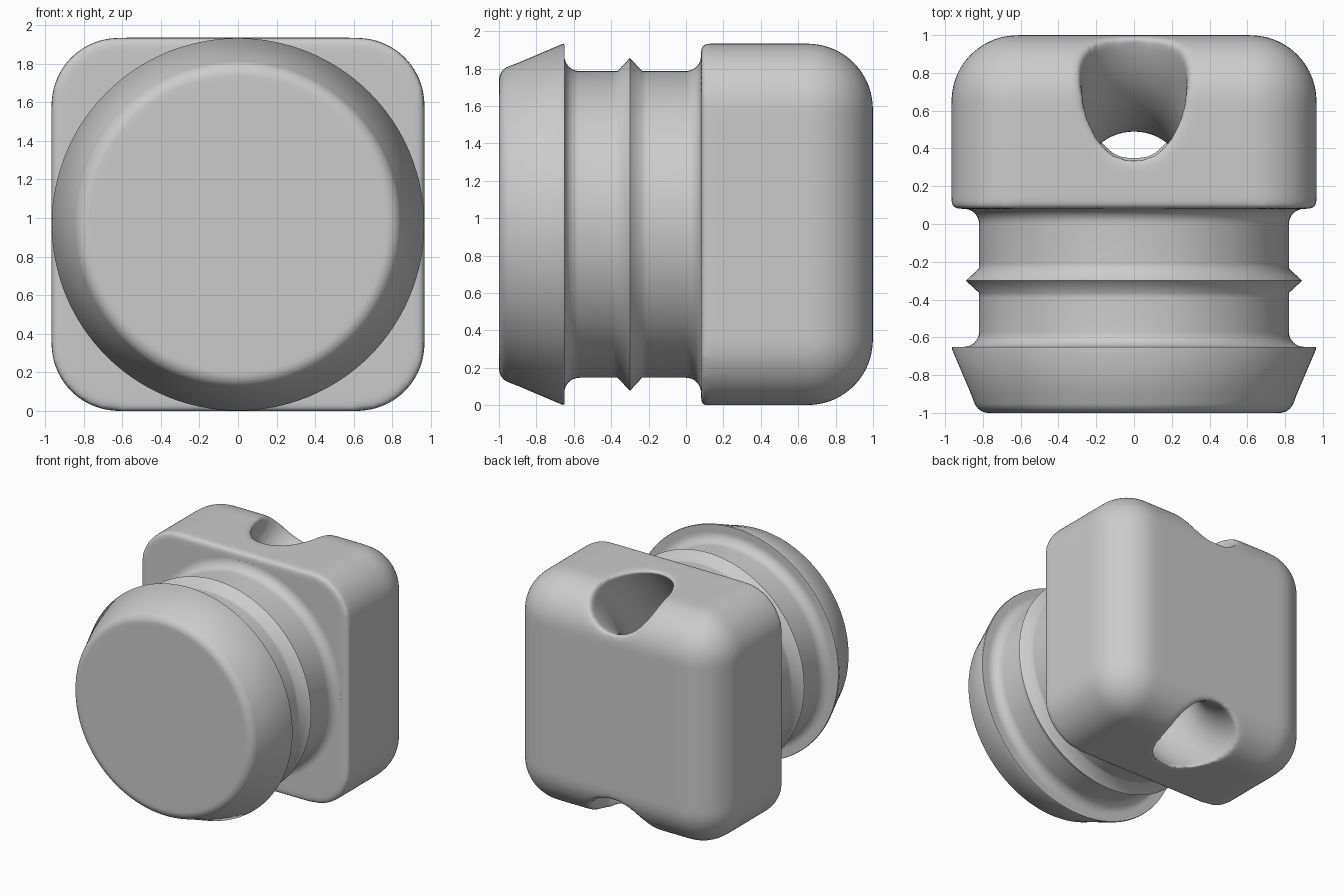
import bpy, bmesh, math
from mathutils import Matrix, Vector

cube = bpy.data.objects.get("Cube")
if cube:
    bpy.data.objects.remove(cube, do_unlink=True)

HALF = 0.967          # half width of the block, and height of the central axis
FRONT, BACK = 0.08, 1.0

# Single material
grey = bpy.data.materials.new("light_grey")
grey.use_nodes = True
colour = (0.6, 0.6, 0.6, 1)
grey.diffuse_color = colour
grey.node_tree.nodes["Principled BSDF"].inputs["Base Color"].default_value = colour


def make_object(name, bm):
    bmesh.ops.recalc_face_normals(bm, faces=bm.faces)
    mesh = bpy.data.meshes.new(name)
    bm.to_mesh(mesh)
    bm.free()
    mesh.materials.append(grey)
    obj = bpy.data.objects.new(name, mesh)
    bpy.context.collection.objects.link(obj)
    return obj


def activate(obj):
    bpy.ops.object.select_all(action="DESELECT")
    obj.select_set(True)
    bpy.context.view_layer.objects.active = obj


def apply_modifier(obj, kind, **settings):
    activate(obj)
    mod = obj.modifiers.new(kind.lower(), kind)
    for key, value in settings.items():
        setattr(mod, key, value)
    bpy.ops.object.modifier_apply(modifier=mod.name)


def combine(obj, other, operation):
    apply_modifier(obj, "BOOLEAN", operation=operation, object=other, solver="EXACT")
    bpy.data.objects.remove(other, do_unlink=True)


def lathe(name, profile, steps=128):
    """Revolve (y, radius) points around the central y axis."""
    bm = bmesh.new()
    verts = [bm.verts.new((r, y, HALF)) for y, r in profile]
    edges = [bm.edges.new(pair) for pair in zip(verts, verts[1:])]
    bmesh.ops.spin(bm, geom=verts + edges, cent=(0, 0, HALF), axis=(0, 1, 0),
                   angle=math.tau, steps=steps)
    bmesh.ops.remove_doubles(bm, verts=bm.verts, dist=0.0005)
    return make_object(name, bm)


def tunnel_cutter(tube):
    """Ring in the y-z plane that bores a bent hole from top to bottom."""
    ring, centre = 1.025, Vector((0, 1.235, HALF))
    bm = bmesh.new()
    circle = bmesh.ops.create_circle(bm, segments=64, radius=tube)["verts"]
    bmesh.ops.translate(bm, verts=circle, vec=centre - Vector((0, ring, 0)))
    bmesh.ops.spin(bm, geom=list(bm.verts) + list(bm.edges), cent=centre,
                   axis=(1, 0, 0), angle=math.tau, steps=128)
    bmesh.ops.remove_doubles(bm, verts=bm.verts, dist=0.0005)
    cutter = make_object("tunnel_cutter", bm)
    cutter.hide_render = True
    return cutter


def quarter(cy, cr, radius, start, end, count=8):
    """Arc points for the lathe profile, angles in degrees."""
    angles = [math.radians(start + (end - start) * i / count) for i in range(count + 1)]
    return [(cy + radius * math.cos(a), cr + radius * math.sin(a)) for a in angles]


# Block: box with all edges rounded except those of the front face
bm = bmesh.new()
depth = BACK - FRONT
bmesh.ops.create_cube(bm, size=1, matrix=Matrix.Translation((0, (FRONT + BACK) / 2, HALF))
                      @ Matrix.Diagonal((2 * HALF, depth, 2 * HALF, 1)))
round_edges = [e for e in bm.edges if max(v.co.y for v in e.verts) > BACK - 0.01]
bmesh.ops.bevel(bm, geom=round_edges, offset=0.35, segments=16, profile=0.5,
                affect="EDGES")
block = make_object("block", bm)

# Core inside the neck, so that the tunnel wall is continuous
core = lathe("core", [(-0.2, 0), (-0.2, 0.75), (0.2, 0.75), (0.2, 0)])
combine(block, core, "UNION")
combine(block, tunnel_cutter(0.28), "DIFFERENCE")

# Even mesh, relaxed to give the soft rims and front edge
apply_modifier(block, "REMESH", mode="VOXEL", voxel_size=0.017, use_smooth_shade=True)
apply_modifier(block, "SMOOTH", factor=0.5, iterations=22)
activate(block)
bpy.ops.object.shade_smooth()

# Plug: tapered head, neck with a pointed ridge, and fillets
profile = [(-1, 0), (-1, 0.74)]
profile += quarter(-0.92, 0.77, 0.08, 180, 111)
profile += [(-0.9, 0.863), (-0.66, 0.965), (-0.65, 0.962), (-0.65, 0.91)]
profile += quarter(-0.57, 0.90, 0.08, 180, 270)
profile += [(-0.39, 0.82), (-0.365, 0.82), (-0.3, 0.89), (-0.235, 0.82), (-0.21, 0.82)]
profile += quarter(0, 0.90, 0.08, 270, 360)
profile += [(0.12, 0.90), (0.12, 0)]
plug = lathe("ridged_plug", profile)
combine(plug, tunnel_cutter(0.30), "DIFFERENCE")
activate(plug)
bpy.ops.object.shade_smooth_by_angle(angle=math.radians(55))
